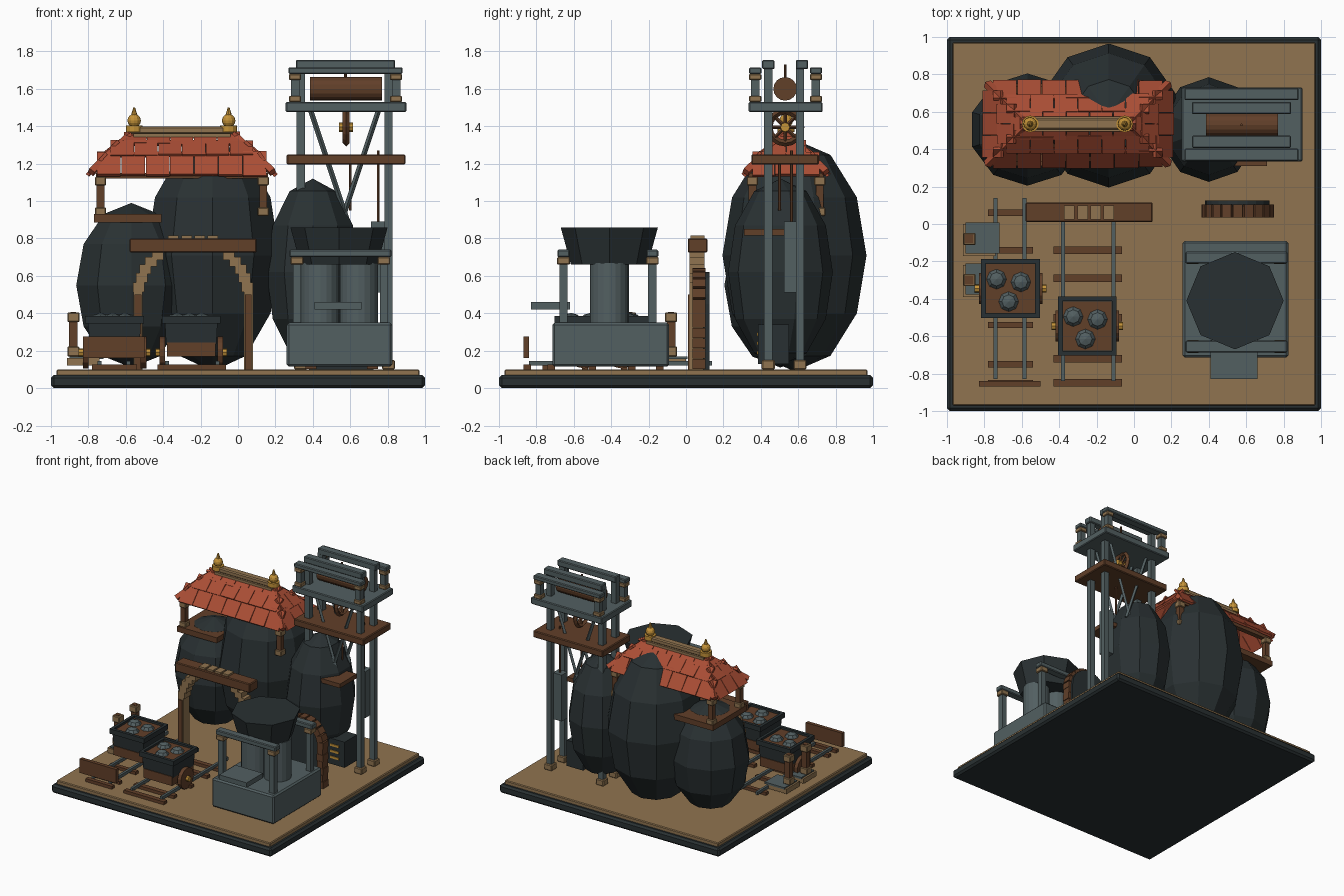
import bpy, bmesh, math, random
from mathutils import Matrix, Vector

random.seed(4)
if "Cube" in bpy.data.objects:
    bpy.data.objects.remove(bpy.data.objects["Cube"])


def material(name, r, g, b):
    m = bpy.data.materials.new(name)
    m.use_nodes = True
    m.diffuse_color = (r, g, b, 1)
    m.node_tree.nodes["Principled BSDF"].inputs["Base Color"].default_value = (r, g, b, 1)
    return m


TAN = material("sand", .28, .175, .08)
BROWN = material("wood", .12, .05, .022)
RED = material("clay_red", .40, .075, .035)
DARK = material("dark_stone", .022, .03, .032)
GRAY = material("steel_gray", .085, .115, .12)
GOLD = material("gold", .55, .29, .04)


def finish(name, bm, mat):
    me = bpy.data.meshes.new(name)
    bm.to_mesh(me)
    bm.free()
    me.materials.append(mat)
    ob = bpy.data.objects.new(name, me)
    bpy.context.collection.objects.link(ob)
    return ob


def block(name, mat, center, size, rot=None, bevel=0.0):
    bm = bmesh.new()
    m = Matrix.Translation(center) @ (rot or Matrix()) @ Matrix.Diagonal((*size, 1))
    bmesh.ops.create_cube(bm, size=1, matrix=m)
    if bevel:
        bmesh.ops.bevel(bm, geom=bm.edges[:], offset=bevel, segments=1, affect='EDGES')
    return finish(name, bm, mat)


def span(name, mat, x, y, z, bevel=0.0):
    lo, hi = Vector((x[0], y[0], z[0])), Vector((x[1], y[1], z[1]))
    return block(name, mat, (lo + hi) / 2, hi - lo, None, bevel)


def rod(name, mat, a, b, r1, r2=None, sides=8, turn=0.0):
    a, b = Vector(a), Vector(b)
    bm = bmesh.new()
    q = (b - a).to_track_quat('Z', 'Y').to_matrix().to_4x4()
    bmesh.ops.create_cone(bm, cap_ends=True, segments=sides, radius1=r1,
                          radius2=r1 if r2 is None else r2, depth=(b - a).length,
                          matrix=Matrix.Translation((a + b) / 2) @ q @ Matrix.Rotation(turn, 4, 'Z'))
    return finish(name, bm, mat)


def ball(name, mat, center, radii, sides=10, rings=6):
    bm = bmesh.new()
    bmesh.ops.create_uvsphere(bm, u_segments=sides, v_segments=rings, radius=1,
                              matrix=Matrix.Translation(center) @ Matrix.Diagonal((*radii, 1)))
    return finish(name, bm, mat)


def collared_post(name, x, y, z0, z1, shaft, w=.06):
    # Square shaft between two sand-coloured collars
    h = (z1 - z0) * .22
    span(name + "_shaft", shaft, (x - w * .35, x + w * .35), (y - w * .35, y + w * .35), (z0, z1))
    for tag, z in (("base", z0), ("cap", z1 - h)):
        span(f"{name}_{tag}", TAN, (x - w / 2, x + w / 2), (y - w / 2, y + w / 2), (z, z + h), .005)


# Ground
span("base_plinth", DARK, (-1, 1), (-1, 1), (0, .07), .015)
span("ground", TAN, (-.97, .97), (-.97, .97), (.06, .1), .006)

# Boulders
ball("big_boulder", DARK, (-.135, .58, .71), (.375, .385, .62))
ball("left_boulder", DARK, (-.57, .505, .55), (.31, .3, .44))
ball("right_boulder", DARK, (.4, .505, .62), (.26, .28, .5))

# Hipped roof: three rows of tiles on each of four sides
CX, CY = -.3, .535
rows = [(0, .09, 1.14, 1.255), (.075, .16, 1.245, 1.315), (.15, .225, 1.305, 1.36)]
for side in range(4):
    reach, half = (.225, .5) if side % 2 == 0 else (.5, .225)
    turn = Matrix.Rotation(side * math.pi / 2, 4, 'Z')
    for i0, i1, z0, z1 in rows:
        length = 2 * (half - (i0 + i1) / 2)
        count = max(1, round(length / .125))
        run, rise = i1 - i0, z1 - z0
        for k in range(count):
            w = length / count
            pos = Vector((-length / 2 + w * (k + .5), -reach + (i0 + i1) / 2, (z0 + z1) / 2))
            tilt = math.atan2(rise, run) + random.uniform(-.08, .08)
            block("roof_tile", RED, Vector((CX, CY, 0)) + turn @ pos,
                  (w * .97, math.hypot(run, rise) + .01, .018),
                  turn @ Matrix.Rotation(tilt, 4, 'X'))
    # Hip ribs
    sx, sy = (1 if side in (0, 3) else -1), (1 if side < 2 else -1)
    rod("roof_hip", RED, (CX + sx * .485, CY + sy * .215, 1.155), (CX + sx * .28, CY + sy * .01, 1.35), .025, sides=4)
    # Corner posts
    collared_post("roof_post", CX + sx * .435, CY + sy * .18, .92, 1.13, BROWN)
span("roof_ridge", TAN, (-.58, -.02), (.505, .565), (1.36, 1.4), .008)
span("ridge_foot", TAN, (-.56, -.04), (.495, .575), (1.335, 1.362))
for x in (-.555, -.05):
    rod("finial_collar", GOLD, (x, CY, 1.37), (x, CY, 1.405), .045, sides=12)
    ball("finial_ball", GOLD, (x, CY, 1.43), (.036, .036, .036), 12, 8)
    rod("finial_tip", GOLD, (x, CY, 1.45), (x, CY, 1.5), .02, .005)
for y in (.355, .715):
    span("eave_beam", BROWN, (-.76, .16), (y - .02, y + .02), (1.12, 1.15))
span("left_ledge", BROWN, (-.77, -.41), (.31, .75), (.885, .93))
span("right_ledge", BROWN, (.48, .71), (.31, .53), (.815, .85))

# Winding tower
for x in (.335, .805):
    for y in (.44, .61):
        span("tower_leg", GRAY, (x - .022, x + .022), (y - .022, y + .022), (.1, 1.72))
        span("tower_foot", TAN, (x - .035, x + .035), (y - .035, y + .035), (.1, .15), .006)
for x in (.305, .845):
    for y in (.37, .695):
        collared_post("winch_post", x, y, 1.53, 1.68, GRAY, .065)
span("tower_lower_deck", BROWN, (.26, .895), (.35, .71), (1.195, 1.25), .006)
span("tower_upper_deck", GRAY, (.255, .9), (.335, .73), (1.475, 1.53), .006)
for y in (.37, .695):
    span("outer_top_beam", GRAY, (.27, .88), (y - .033, y + .033), (1.68, 1.715), .006)
for y in (.44, .62):
    span("inner_top_beam", GRAY, (.31, .84), (y - .033, y + .033), (1.705, 1.755), .006)
for y in (.44, .61):
    rod("tower_brace", GRAY, (.75, y, 1.48), (.55, y, .88), .014, sides=4)
    rod("tower_brace", GRAY, (.39, y, 1.48), (.59, y, .88), .014, sides=4)
rod("winch_drum", BROWN, (.385, .53, 1.6), (.77, .53, 1.6), .063, sides=16)
rod("winch_pin", BROWN, (.575, .53, 1.6), (.575, .53, 1.73), .007)

# Spoked wheel under the upper deck
bpy.ops.mesh.primitive_torus_add(location=(.578, .53, 1.395), rotation=(0, math.pi / 2, 0),
                                 major_segments=16, minor_segments=4, major_radius=.085, minor_radius=.018)
wheel = bpy.context.object
wheel.name = "pulley_rim"
wheel.data.materials.append(BROWN)
for k in range(4):
    a = k * math.pi / 4
    d = Vector((0, math.cos(a), math.sin(a))) * .085
    c = Vector((.578, .53, 1.395))
    rod("pulley_spoke", BROWN, c - d, c + d, .01, sides=4)
rod("pulley_hub", GOLD, (.54, .53, 1.395), (.616, .53, 1.395), .025)
span("counterweight", GRAY, (.71, .79), (.525, .6), (.51, .89))
rod("counterweight_rope", BROWN, (.75, .565, .88), (.75, .565, 1.27), .008, sides=6)
rod("hoist_rope", BROWN, (.6, .5, .95), (.6, .5, 1.2), .008, sides=6)
span("hoist_cage", DARK, (.55, .7), (.385, .55), (.13, .34))
for z in (.18, .23, .28):
    span("cage_band", GOLD, (.57, .65), (.379, .387), (z, z + .018))

# Timbered entrance
span("entrance_lintel", BROWN, (-.58, .1), (.01, .115), (.725, .8), .006)
for k in range(4):
    x = -.345 + k * .07
    span("lintel_block", TAN, (x - .028, x + .028), (.025, .1), (.79, .815))
for s in (-1, 1):
    x = -.24 + s * .295
    span("entrance_post", TAN, (x - .024, x + .024), (.02, .1), (.1, .52))
    span("entrance_post_back", BROWN, (x - .018, x + .018), (.01, .11), (.1, .5))
    for dx, z in ((.29, .54), (.275, .59), (.255, .635), (.225, .675), (.19, .71)):
        block("entrance_arch_block", TAN, (-.24 + s * dx, .06, z), (.062, .08, .05))

# Ribbed side arch with a dark back
span("side_arch_back", DARK, (.38, .725), (.09, .125), (.1, .45))
rod("side_arch_back_top", DARK, (.5525, .09, .45), (.5525, .125, .45), .172, sides=20)
for k in range(11):
    a = math.pi * k / 10
    block("side_arch_rib", BROWN, (.555 + .165 * math.cos(a), .07, .45 + .165 * math.sin(a)),
          (.055, .07, .05), Matrix.Rotation(-a, 4, 'Y'))
for x in (.39, .72):
    for k in range(6):
        block("side_arch_rib", BROWN, (x, .07, .13 + k * .055), (.058 - .008 * (k % 2), .07, .053))

# Hopper machine
span("machine_base", GRAY, (.26, .825), (-.715, -.09), (.115, .35), .012)
span("machine_tray", GRAY, (.41, .66), (-.83, -.62), (.42, .46))
for x in (.44, .645):
    rod("machine_cylinder", GRAY, (x, -.41, .34), (x, -.41, .67), .104, sides=20)
for y in (-.655, -.18):
    span("hopper_beam", GRAY, (.275, .82), (y - .032, y + .032), (.7, .74), .006)
    for x in (.315, .78):
        span("hopper_post", GRAY, (x - .022, x + .022), (y - .022, y + .022), (.34, .7))
        span("hopper_collar", TAN, (x - .034, x + .034), (y - .034, y + .034), (.66, .7), .005)
rod("hopper", DARK, (.54, -.41, .66), (.54, -.41, .86), .205, .26, 8)

# Tracks
for x in (-.74, -.585):
    span("left_rail", GRAY, (x - .01, x + .01), (-.83, .14), (.12, .145))
for y in (-.85, -.75, -.54, -.33, -.14, .06):
    span("left_sleeper", BROWN, (-.78, -.54), (y - .017, y + .017), (.1, .125))
for x in (-.38, -.11):
    span("right_rail", GRAY, (x - .01, x + .01), (-.84, .02), (.12, .145))
for y in (-.85, -.72, -.5, -.29, -.14):
    span("right_sleeper", BROWN, (-.43, -.065), (y - .02, y + .02), (.1, .125))
span("track_buffer", BROWN, (-.83, -.5), (-.87, -.84), (.16, .275))


# Loaded carts
def cart(x, y):
    span("cart_frame", BROWN, (x - .13, x + .13), (y - .14, y + .14), (.17, .245))
    rod("cart_bin", DARK, (x, y, .235), (x, y, .365), .19, .2, 4, math.pi / 4)
    span("cart_fill", BROWN, (x - .13, x + .13), (y - .13, y + .13), (.35, .37))
    for s in (-1, 1):
        span("cart_rim", DARK, (x + s * .145 - .012, x + s * .145 + .012), (y - .157, y + .157), (.345, .385))
        span("cart_rim", DARK, (x - .157, x + .157), (y + s * .145 - .012, y + s * .145 + .012), (.345, .385))
        rod("cart_wheel", BROWN, (x + s * .14, y, .19), (x + s * .17, y, .19), .085, sides=14)
        rod("cart_hub", GOLD, (x + s * .165, y, .19), (x + s * .192, y, .19), .022)
    for dx, dy in ((-.075, .05), (.055, .035), (-.01, -.07)):
        ball("ore_lump", GRAY, (x + dx, y + dy, .345), (.062, .062, .058), 8, 5)


cart(-.66, -.345)
cart(-.25, -.545)

# Corner platforms with lamp posts
for y0, y1, x1 in ((-.17, .01, -.72), (-.39, -.21, -.8)):
    span("platform_slab", TAN, (-.915, x1 - .02), (y0, y1 - .01), (.12, .16))
    span("platform_deck", GRAY, (-.9, x1), (y0 + .012, y1 - .002), (.155, .17))
    collared_post("platform_post", -.88, (y0 + y1) / 2, .17, .405, BROWN, .065)
    span("platform_post_top", BROWN, (-.895, -.865), ((y0 + y1) / 2 - .015, (y0 + y1) / 2 + .015), (.4, .408))
